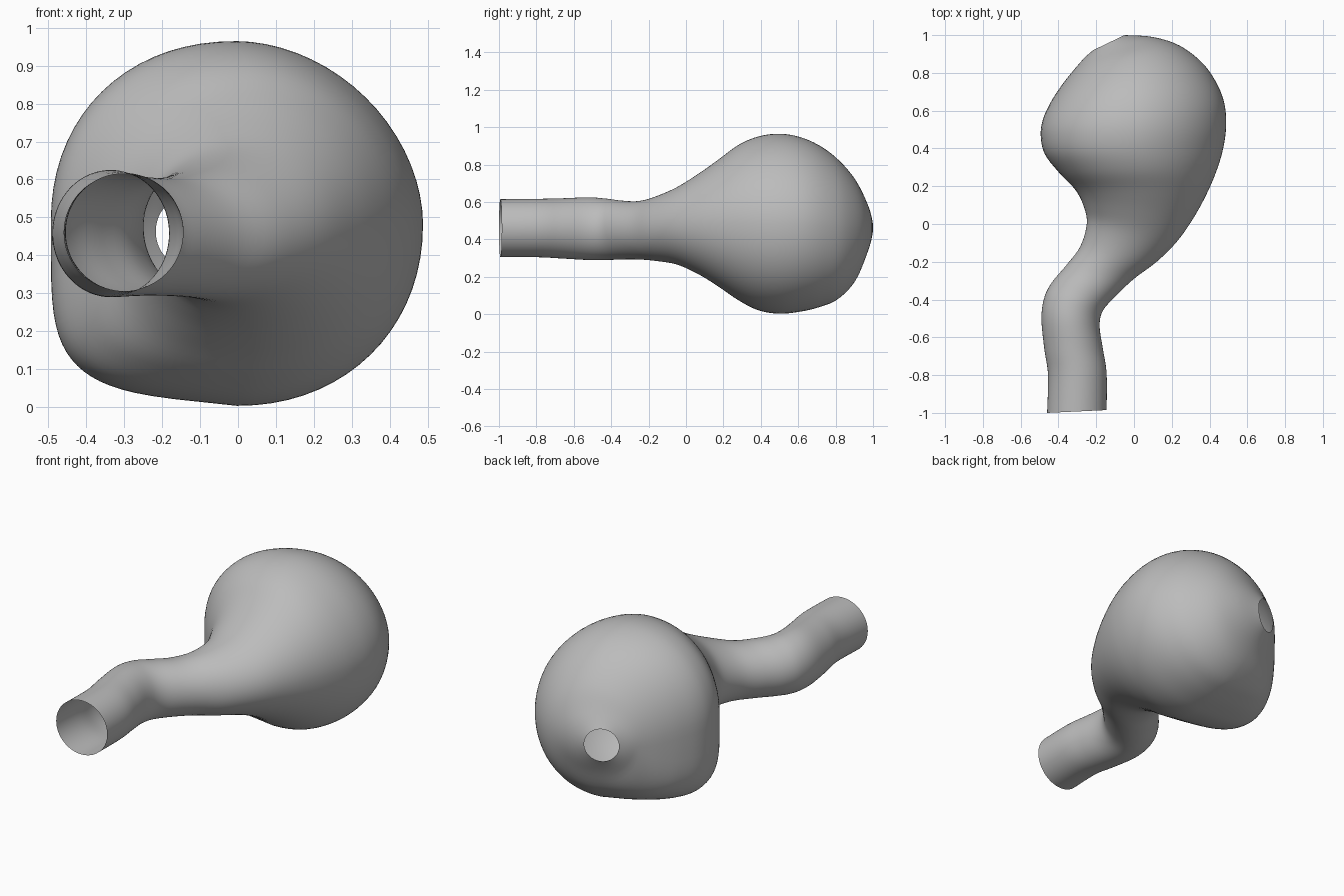
import bpy
import bmesh
import math
from mathutils import Vector

# Remove the default object
default = bpy.data.objects.get("Cube")
if default:
    bpy.data.objects.remove(default, do_unlink=True)

RING_SIDES = 72
STEPS = 5

# Cross-sections from the neck mouth to the vent at the back of the bulb:
# left x, left y, right x, right y, top z, bottom z
SECTIONS = [
    (-.46, -1, -.145, -.985, .615, .305),
    (-.455, -.8, -.145, -.79, .617, .305),
    (-.475, -.66, -.165, -.66, .62, .298),
    (-.49, -.5, -.182, -.54, .625, .29),
    (-.475, -.39, -.165, -.46, .618, .29),
    (-.435, -.31, -.1, -.385, .608, .293),
    (-.36, -.22, 0, -.29, .605, .293),
    (-.285, -.12, .12, -.2, .63, .285),
    (-.25, 0, .23, -.09, .68, .265),
    (-.265, .09, .32, .04, .75, .215),
    (-.31, .18, .39, .17, .828, .147),
    (-.395, .27, .44, .29, .905, .075),
    (-.472, .37, .472, .4, .95, .022),
    (-.494, .47, .488, .52, .965, .003),
    (-.48, .56, .478, .64, .95, .012),
    (-.435, .655, .435, .75, .908, .035),
    (-.375, .745, .36, .855, .837, .075),
    (-.315, .82, .24, .945, .74, .16),
    (-.262, .88, .1, .99, .63, .29),
    (-.217, .92, -.05, 1, .555, .37),
]


def make_material(name, colour):
    """One flat colour, visible in the viewport and in a render."""
    mat = bpy.data.materials.new(name)
    mat.use_nodes = True
    mat.diffuse_color = colour
    mat.node_tree.nodes["Principled BSDF"].inputs["Base Color"].default_value = colour
    return mat


def spline(a, b, c, d, t):
    """Catmull-Rom blend between b and c."""
    return b + t / 2 * (c - a + t * (2 * a - 5 * b + 4 * c - d + t * (3 * (b - c) + d - a)))


def refine(rows):
    """Insert smooth in-between sections."""
    last = len(rows) - 1
    for i in range(last):
        group = (rows[max(i - 1, 0)], rows[i], rows[i + 1], rows[min(i + 2, last)])
        for step in range(STEPS):
            yield [spline(*values, step / STEPS) for values in zip(*group)]
    yield rows[last]


def squareness(c, s):
    """How far each quarter of the bulb departs from an ellipse."""
    if s < 0:
        return 2.5 if c < 0 else .1
    return .15 if c < 0 else -.12


def ring_points(section):
    """Oval ring; on the wide bulb its lower -x quarter is square and tilted."""
    lx, ly, rx, ry, top, bottom = section
    left, right = Vector((lx, ly, 0)), Vector((rx, ry, 0))
    centre, half = (left + right) / 2, (right - left) / 2
    middle, rise = (top + bottom) / 2, (top - bottom) / 2
    bulge = min(max((rise - .22) / .2, 0), 1)
    for k in range(RING_SIDES):
        angle = math.tau * k / RING_SIDES
        c, s = math.cos(angle), math.sin(angle)
        power = 2 + bulge * squareness(c, s)
        across = math.copysign(abs(c) ** (2 / power), c)
        up = math.copysign(abs(s) ** (2 / power), s)
        point = centre + half * across
        point.z = middle + rise * up
        if c < 0 and s < 0:
            point.z += .05 * bulge * across * up
        yield point


# Open, thin-walled bulb and bent neck, skinned in one piece
bm = bmesh.new()
rings = [[bm.verts.new(p) for p in ring_points(s)] for s in refine(SECTIONS)]
for near, far in zip(rings, rings[1:]):
    for k in range(RING_SIDES):
        n = (k + 1) % RING_SIDES
        bm.faces.new((near[k], near[n], far[n], far[k]))
bmesh.ops.recalc_face_normals(bm, faces=bm.faces)

mesh = bpy.data.meshes.new("bulb_with_bent_neck")
bm.to_mesh(mesh)
bm.free()
mesh.materials.append(make_material("plain grey", (.5, .5, .5, 1)))

vessel = bpy.data.objects.new("bulb_with_bent_neck", mesh)
bpy.context.collection.objects.link(vessel)
bpy.context.view_layer.objects.active = vessel
vessel.select_set(True)
bpy.ops.object.shade_smooth_by_angle(angle=math.radians(40))
